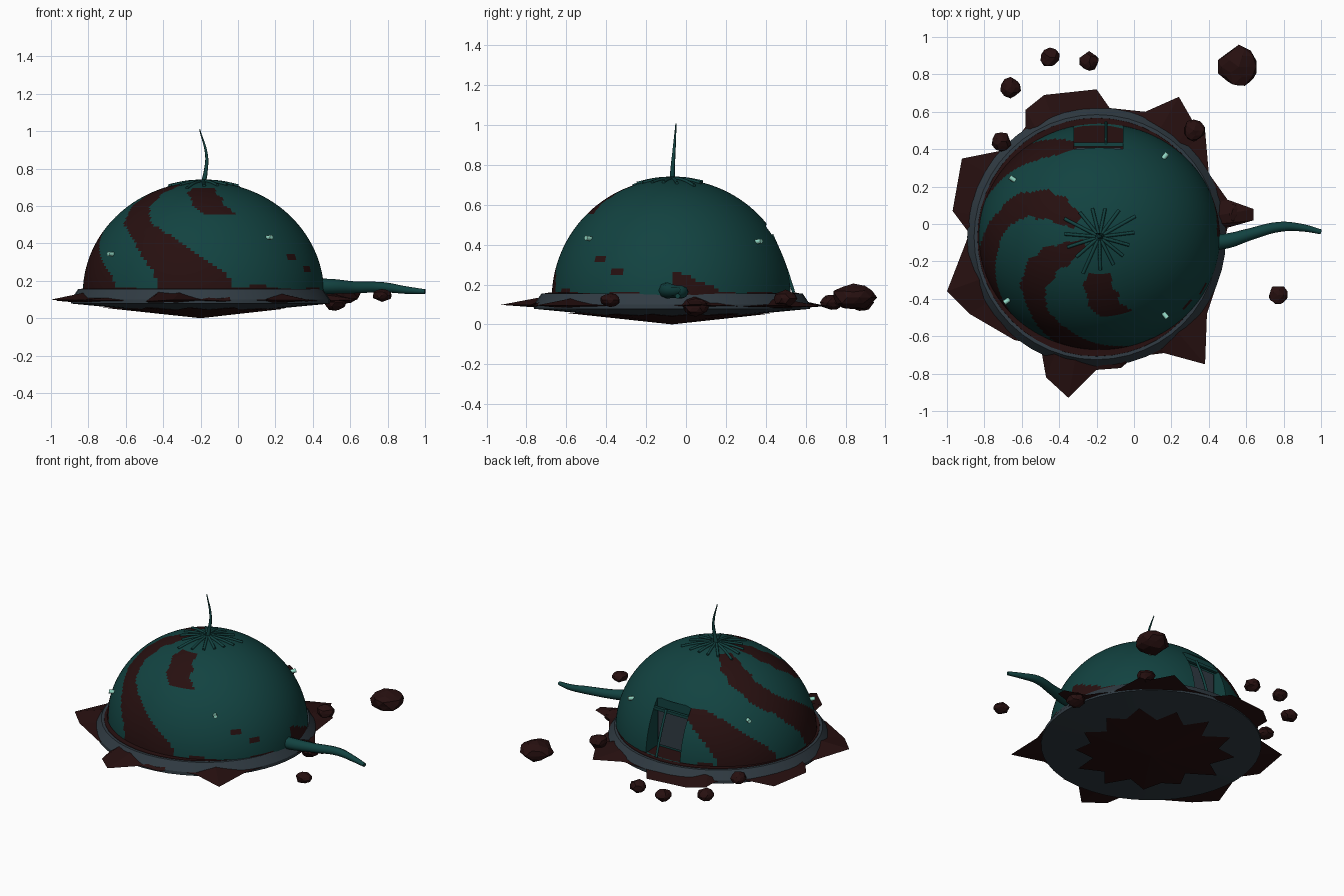
import bpy, bmesh, math, random
from mathutils import Vector

if "Cube" in bpy.data.objects:
    bpy.data.objects.remove(bpy.data.objects["Cube"])

random.seed(4)
CX, CY = -0.185, -0.068          # dome centre
RX, RY, BASE, H = 0.645, 0.605, 0.13, 0.60


def material(name, rgb):
    m = bpy.data.materials.new(name)
    m.diffuse_color = (*rgb, 1)
    m.use_nodes = True
    m.node_tree.nodes["Principled BSDF"].inputs["Base Color"].default_value = m.diffuse_color
    return m


TEAL = material("dark teal", (0.006, 0.055, 0.052))
BROWN = material("dark brown earth", (0.020, 0.005, 0.005))
GREY = material("slate grey", (0.030, 0.044, 0.056))
MINT = material("pale mint", (0.30, 0.72, 0.58))


def finish(name, bm, mats, smooth=None):
    bmesh.ops.recalc_face_normals(bm, faces=bm.faces)
    me = bpy.data.meshes.new(name)
    bm.to_mesh(me)
    bm.free()
    ob = bpy.data.objects.new(name, me)
    bpy.context.collection.objects.link(ob)
    for m in mats:
        me.materials.append(m)
    if smooth:
        bpy.ops.object.select_all(action='DESELECT')
        ob.select_set(True)
        bpy.context.view_layer.objects.active = ob
        bpy.ops.object.shade_smooth_by_angle(angle=math.radians(smooth))
    return ob


def lathe(name, profile, mat, n=48, centre=(-0.2, -0.07)):
    """Spin an (r, z) profile around the vertical axis."""
    bm = bmesh.new()
    rings = [[bm.verts.new((centre[0] + r * math.cos(2 * math.pi * i / n),
                            centre[1] + r * math.sin(2 * math.pi * i / n), z))
              for i in range(n)] for r, z in profile]
    for a, b in zip(rings, rings[1:]):
        for i in range(n):
            j = (i + 1) % n
            bm.faces.new((a[i], a[j], b[j], b[i]))
    bm.faces.new(rings[0])
    bm.faces.new(rings[-1])
    return finish(name, bm, [mat], 30)


def tube(name, points, radii, mat, sides=10):
    """Tapered tube through a smooth path."""
    cu = bpy.data.curves.new(name, 'CURVE')
    cu.dimensions = '3D'
    cu.bevel_depth = 1
    cu.bevel_resolution = max(0, sides // 4 - 1)
    cu.use_fill_caps = True
    cu.resolution_u = 5
    sp = cu.splines.new('BEZIER')
    sp.bezier_points.add(len(points) - 1)
    for bp, p, r in zip(sp.bezier_points, points, radii):
        bp.co, bp.radius = p, r
        bp.handle_left_type = bp.handle_right_type = 'AUTO'
    cu.materials.append(mat)
    ob = bpy.data.objects.new(name, cu)
    bpy.context.collection.objects.link(ob)
    return ob


def box(name, lo, hi, mat):
    bm = bmesh.new()
    bmesh.ops.create_cube(bm, size=1)
    for v in bm.verts:
        v.co = [(a + b) / 2 + c * (b - a) for a, b, c in zip(lo, hi, v.co)]
    return finish(name, bm, [mat])


def dome_point(r, angle, lift=0.0):
    """Point on the dome at plan radius r (0..1)."""
    s = math.sqrt(max(0, 1 - r * r))
    return Vector((CX + (RX + lift) * r * math.cos(angle),
                   CY + (RY + lift) * r * math.sin(angle), BASE + (H + lift) * s))


# Spiral stripe edges: plan radius, start angle, end angle
SPIRAL = [(0.0, 190, 225), (.10, 190, 225), (.30, 192, 222), (.445, 205, 228),
          (.54, 221, 246), (.61, 240, 270), (.66, 250, 290)]
# Stripe copies: turn, smallest and largest radius
STRIPES = [(62, .21, .45), (0, .09, .7), (-62, .15, .7), (-124, .52, .7)]


def is_stripe(c):
    dx, dy = c.x - CX, (c.y - CY) * RX / RY
    r, ang = math.hypot(dx, dy), math.degrees(math.atan2(dy, dx))
    for (r0, a0, b0), (r1, a1, b1) in zip(SPIRAL, SPIRAL[1:]):
        if r0 <= r < r1:
            t = (r - r0) / (r1 - r0)
            lo, hi = a0 + t * (a1 - a0), b0 + t * (b1 - b0)
            wob = 1.5 * math.sin(r * 60)
            return any(m <= r <= M and (ang - lo - turn - wob) % 360 < hi - lo
                       for turn, m, M in STRIPES)
    return False


def is_patch(c):
    """Small scuffs low on the right side, and a dirty hem."""
    if c.x > 0.1:
        if -.06 < c.y < .17 and c.z < .27 - .4 * (c.y + .06):
            return True
        if -.46 < c.y < -.41 and .31 < c.z < .345 or -.37 < c.y < -.31 and .24 < c.z < .28:
            return True
    a = math.atan2(c.y - CY, c.x - CX)
    return c.z < .16 + .02 * math.sin(a * 7) * math.sin(a * 3 + 1)


# Dome shell with painted spiral stripes
bm = bmesh.new()
N, M = 160, 56
rows = []
for j in range(M):
    r = math.cos(j / M * math.pi / 2)
    rows.append([bm.verts.new(dome_point(r, 2 * math.pi * i / N)) for i in range(N)])
top = bm.verts.new((CX, CY, BASE + H))
for j in range(M):
    for i in range(N):
        k = (i + 1) % N
        vs = (rows[j][i], rows[j][k], top) if j == M - 1 else \
            (rows[j][i], rows[j][k], rows[j + 1][k], rows[j + 1][i])
        f = bm.faces.new(vs)
        c = f.calc_center_median()
        f.material_index = 1 if is_stripe(c) or is_patch(c) else 0
bm.faces.new(rows[0])
dome = finish("dome", bm, [TEAL, BROWN], 40)

# Doorway cut into the back of the dome
cutter = box("doorway_cutter", (-.32, .40, .16), (-.06, .80, .50), TEAL)
cutter.hide_render = True
cutter.hide_viewport = False
cutter.display_type = 'WIRE'
mod = dome.modifiers.new("doorway", 'BOOLEAN')
mod.object, mod.operation, mod.solver = cutter, 'DIFFERENCE', 'EXACT'
bpy.ops.object.select_all(action='DESELECT')
dome.select_set(True)
bpy.context.view_layer.objects.active = dome
bpy.ops.object.modifier_apply(modifier="doorway")
bpy.data.objects.remove(cutter)
box("door_panel", (-.31, .398, .18), (-.07, .408, .42), GREY)
box("door_lintel", (-.32, .415, .425), (-.06, .435, .445), TEAL)
tube("door_bar", [(-.15, .43, .45), (-.15, .49, .31), (-.15, .54, .16)], [.009] * 3, TEAL, 8)

# Sloped rim, shallow underside and earth in the rim gap
lathe("rim", [(.60, .155), (.655, .155), (.692, .10), (.692, .078), (.45, .055), (.03, .012)], GREY)
lathe("rim_earth", [(.64, .14), (.637, .158), (.5, .165)], BROWN)

# Splashed earth around the rim
OUTLINE = [(-.92, .35), (-.97, .07), (-.88, -.05), (-1, -.36), (-.88, -.48), (-.64, -.62),
           (-.5, -.65), (-.47, -.82), (-.35, -.93), (-.2, -.78), (-.07, -.77), (0, -.71),
           (.16, -.69), (.38, -.75), (.39, -.48), (.44, -.33), (.47, -.15), (.50, -.02),
           (.64, .02), (.64, .08), (.5, .13), (.45, .2), (.40, .27), (.38, .5), (.32, .54),
           (.24, .68), (.06, .6), (-.13, .62), (-.2, .72), (-.48, .69), (-.58, .61),
           (-.58, .52), (-.67, .4)]
bm = bmesh.new()
loops = [[], [], []]
for x, y in OUTLINE:
    d = Vector((x + .2, y + .07)).normalized()
    z = .088 + random.uniform(0, .012)
    loops[0].append(bm.verts.new((-.2 + d.x * .62, -.07 + d.y * .62, .08)))
    loops[1].append(bm.verts.new((x, y, z)))
    loops[2].append(bm.verts.new((-.2 + d.x * .645, -.07 + d.y * .645, random.uniform(.10, .15))))
for a, b in zip(loops, loops[1:] + loops[:1]):
    for i in range(len(OUTLINE)):
        j = (i + 1) % len(OUTLINE)
        bm.faces.new((a[i], a[j], b[j], b[i]))
finish("splashed_earth", bm, [BROWN])

# Jagged earth cone stuck to the underside
bm = bmesh.new()
tip = bm.verts.new((-.2, -.07, 0))
cap = bm.verts.new((-.2, -.07, .06))
edge = []
for i in range(26):
    a = 2 * math.pi * i / 26
    r = random.uniform(.46, .54) if i % 2 else random.uniform(.36, .43)
    edge.append(bm.verts.new((-.2 + r * math.cos(a), -.07 + r * math.sin(a), .008 + r * .092)))
for i in range(26):
    bm.faces.new((edge[i], edge[(i + 1) % 26], tip))
    bm.faces.new((edge[i], edge[(i + 1) % 26], cap))
finish("underside_earth", bm, [BROWN])

# Spokes radiating from the crown
for i in range(15):
    a = 2 * math.pi * (i + .3) / 15
    end = random.uniform(.25, .35)
    tube("crown_spoke", [dome_point(r, a, .004) for r in (.03, end / 2, end)], [.009] * 3, TEAL, 8)

# Curved mast and side pipe
tube("mast", [(-.195, -.07, .68), (-.172, -.066, .79), (-.168, -.06, .87), (-.205, -.05, 1.008)],
     [.017, .011, .008, .003], TEAL, 8)
tube("side_pipe", [(.40, -.10, .17), (.50, -.09, .17), (.62, -.055, .165), (.78, -.015, .165),
                   (.90, -.02, .15), (1.0, -.042, .142)], [.042, .04, .032, .027, .02, .013], TEAL, 12)

# Four small lamps on the dome
for x, y in ((.16, .355), (-.64, .235), (-.67, -.405), (.16, -.48)):
    dx, dy = x - CX, y - CY
    ang, r = math.atan2(dy / RY, dx / RX), math.hypot(dx / RX, dy / RY)
    p = dome_point(min(r, .95), ang)
    d = Vector((dx, dy, .06)).normalized()
    tube("lamp", [p - d * .015, p + d * .03], [.013, .013], MINT, 8)

# Scattered rocks
ROCKS = [(.56, .84, .135, .11, .065), (-.24, .87, .11, .052, .04), (-.45, .89, .11, .052, .04),
         (-.66, .73, .11, .055, .04), (-.71, .44, .13, .052, .04), (.32, .50, .13, .058, .045),
         (.77, -.38, .122, .052, .033), (.52, .05, .085, .06, .045)]
for x, y, z, r, h in ROCKS:
    bm = bmesh.new()
    bmesh.ops.create_icosphere(bm, subdivisions=2, radius=1)
    for v in bm.verts:
        k = random.uniform(.86, 1.08)
        v.co = (x + v.co.x * r * k, y + v.co.y * r * k, z + v.co.z * h * k)
    finish("rock", bm, [BROWN])
